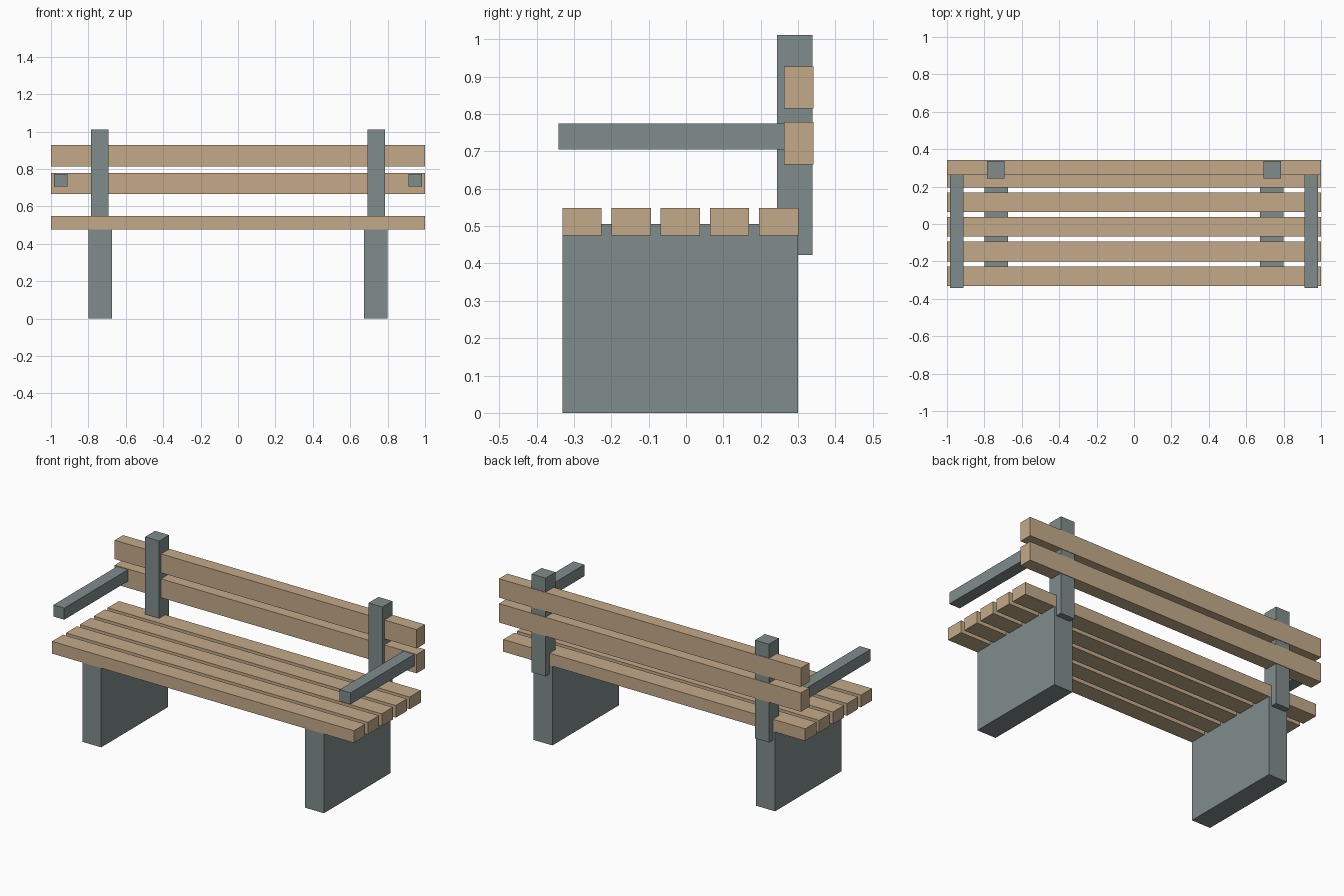
import bpy

if "Cube" in bpy.data.objects:
    bpy.data.objects.remove(bpy.data.objects["Cube"])


def make_material(name, rgb):
    m = bpy.data.materials.new(name)
    m.diffuse_color = (*rgb, 1.0)
    m.use_nodes = True
    m.node_tree.nodes["Principled BSDF"].inputs["Base Color"].default_value = m.diffuse_color
    return m


wood = make_material("light wood", (0.552, 0.402, 0.254))
stone = make_material("blue grey", (0.216, 0.262, 0.262))


def box(name, x, y, z, mat):
    """Box from (min, max) ranges on each axis."""
    bpy.ops.mesh.primitive_cube_add(size=1)
    ob = bpy.context.object
    ob.name = ob.data.name = name
    for v in ob.data.vertices:
        v.co = [lo if c < 0 else hi for c, (lo, hi) in zip(v.co, (x, y, z))]
    ob.data.materials.append(mat)
    return ob


# Seat slats
for i in range(5):
    y0 = -0.331 + i * 0.1317
    box(f"seat_slat_{i + 1}", (-1, 1), (y0, y0 + 0.105), (0.475, 0.548), wood)

# Backrest slats
for i, z0 in enumerate((0.665, 0.814)):
    box(f"back_slat_{i + 1}", (-1, 1), (0.262, 0.341), (z0, z0 + 0.113), wood)

# Slab legs, back posts and armrests on both sides
for side, s in (("left", -1), ("right", 1)):
    def span(a, b):
        return tuple(sorted((s * a, s * b)))
    box(f"leg_{side}", span(0.675, 0.80), (-0.33, 0.30), (0, 0.506), stone)
    box(f"back_post_{side}", span(0.693, 0.786), (0.244, 0.338), (0.423, 1.011), stone)
    box(f"armrest_{side}", span(0.912, 0.984), (-0.341, 0.29), (0.705, 0.774), stone)
